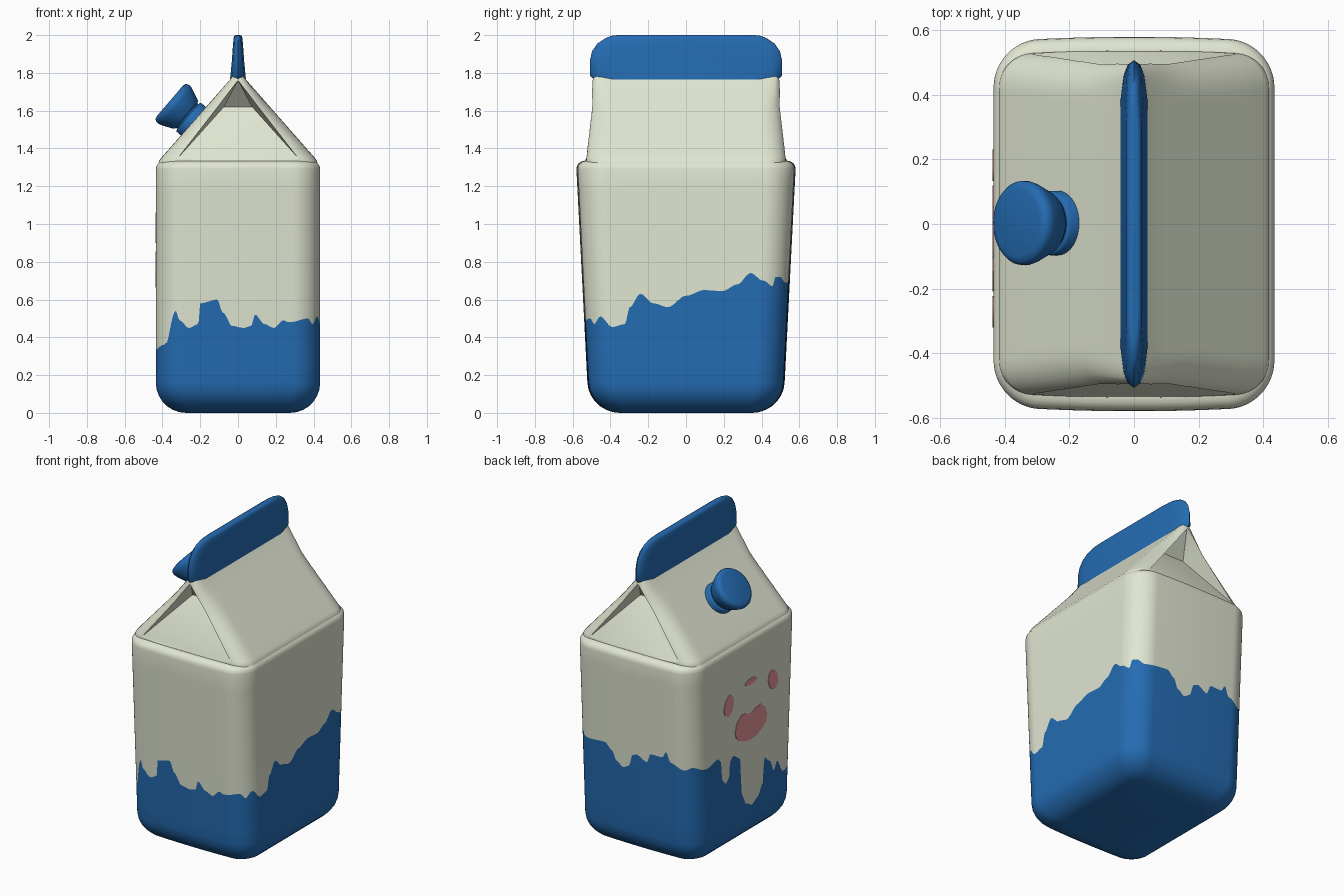
import bpy, bmesh, math
from mathutils import Vector

if "Cube" in bpy.data.objects:
    bpy.data.objects.remove(bpy.data.objects["Cube"])


def material(name, rgb):
    m = bpy.data.materials.new(name)
    m.diffuse_color = (*rgb, 1)
    m.use_nodes = True
    m.node_tree.nodes["Principled BSDF"].inputs["Base Color"].default_value = m.diffuse_color
    return m


CREAM = material("cream", (0.75, 0.79, 0.64))
BLUE = material("blue", (0.018, 0.15, 0.45))
PINK = material("pink", (0.80, 0.31, 0.34))


def make(name, bm, mats, angle=35):
    bmesh.ops.recalc_face_normals(bm, faces=bm.faces[:])
    me = bpy.data.meshes.new(name)
    bm.to_mesh(me)
    bm.free()
    ob = bpy.data.objects.new(name, me)
    bpy.context.collection.objects.link(ob)
    for m in mats:
        me.materials.append(m)
    smooth(ob, angle)
    return ob


def smooth(ob, angle=35):
    bpy.ops.object.select_all(action='DESELECT')
    ob.select_set(True)
    bpy.context.view_layer.objects.active = ob
    bpy.ops.object.shade_smooth_by_angle(angle=math.radians(angle))


def loft(rings, rule=lambda row: 0):
    """Skin a stack of closed rings and cap both ends."""
    bm = bmesh.new()
    vs = [[bm.verts.new(p) for p in ring] for ring in rings]
    n = len(rings[0])
    for k in range(len(vs) - 1):
        for j in range(n):
            f = bm.faces.new((vs[k][j], vs[k][(j + 1) % n],
                              vs[k + 1][(j + 1) % n], vs[k + 1][j]))
            f.material_index = rule(k)
    bm.faces.new(vs[0][::-1]).material_index = rule(0)
    bm.faces.new(vs[-1]).material_index = rule(len(vs))
    return bm


def columns(n):
    """(side, position) around a box: front, right, back, left."""
    return [(s, -1 + 2 * k / n) for s in range(4) for k in range(n)]


def ring_point(side, u, a, b, r, z):
    """Point on a rounded rectangle with slightly bulging front and back."""
    x, y = [(u * a, -b), (a, u * b), (-u * a, b), (-a, -u * b)][side]
    q = Vector((max(r - a, min(a - r, x)), max(r - b, min(b - r, y))))
    p = q + (Vector((x, y)) - q).normalized() * r
    return (p.x, p.y * (1 + 0.028 * (1 - (p.x / a) ** 2)), z)


# drip line heights along each side (x or y, z)
FRONT = [(-.435, .36), (-.40, .37), (-.33, .54), (-.31, .49), (-.26, .45), (-.21, .47),
         (-.20, .58), (-.11, .60), (-.08, .53), (-.03, .46), (.03, .45), (.07, .46),
         (.09, .52), (.14, .47), (.19, .45), (.24, .49), (.27, .48), (.38, .50), (.435, .47)]
RIGHT = [(-.55, .47), (-.48, .51), (-.41, .455), (-.34, .47), (-.31, .56), (-.25, .63),
         (-.18, .58), (-.1, .56), (0, .62), (.1, .65), (.2, .645), (.28, .68), (.35, .74),
         (.42, .70), (.48, .67), (.50, .72), (.55, .72)]
BACK = [(-.435, .67), (-.36, .655), (-.27, .69), (-.24, .75), (-.21, .71), (-.13, .71),
        (-.10, .65), (-.03, .68), (0, .67), (.03, .59), (.07, .57), (.12, .60), (.15, .66),
        (.20, .70), (.36, .69), (.435, .72)]
LEFT = [(-.55, .36), (-.40, .33), (-.33, .42), (-.30, .37), (-.25, .45), (-.19, .49),
        (-.18, .33), (-.12, .26), (-.06, .235), (0, .26), (.055, .34), (.065, .58),
        (.14, .62), (.175, .60), (.185, .50), (.22, .47), (.26, .50), (.27, .63),
        (.30, .66), (.42, .64), (.55, .67)]


def drip(side, u):
    half = (.435, .55)[side % 2]
    c = u * half * (1 if side < 2 else -1)
    pts = (FRONT, RIGHT, BACK, LEFT)[side]
    for (c0, z0), (c1, z1) in zip(pts, pts[1:]):
        if c <= c1 + 1e-6:
            t = max(0, (c - c0) / (c1 - c0))
            return z0 + (z1 - z0) * t * t * (3 - 2 * t)
    return pts[-1][1]


# carton body: rounded base, drip-line row, rounded shoulder
cols = columns(130)
rows = []
RB, RT = 0.16, 0.045
for k in range(8):
    t = math.pi / 2 * k / 7
    rows.append((RB * (1 - math.sin(t)), lambda h, t=t: RB * (1 - math.cos(t))))
for k in range(1, 5):
    rows.append((0, lambda h, k=k: RB + (h - RB) * k / 4))
DRIP_ROW = len(rows) - 1
for k in range(1, 8):
    rows.append((0, lambda h, k=k: h + (1.29 - h) * k / 7))
for k in range(1, 5):
    t = math.pi / 2 * k / 4
    rows.append((RT * (1 - math.cos(t)), lambda h, t=t: 1.29 + RT * math.sin(t)))
rings = []
for inset, height in rows:
    ring = []
    for s, u in cols:
        z = height(drip(s, u))
        ring.append(ring_point(s, u, .435 - inset, .50 + .05 * z - inset,
                               max(.14 - .5 * inset, .05), z))
    rings.append(ring)
make("carton_body", loft(rings, lambda k: 1 if k < DRIP_ROW else 0), [CREAM, BLUE], 50)

# gabled roof
rcols = columns(40)
levels = [(1.29, .425, .52), (1.335, .418, .523), (1.352, .405, .522)]
levels += [(1.352 + .413 * k / 6, .405 - .363 * k / 6, .522 - .042 * k / 6) for k in range(1, 7)]
levels.append((1.785, .028, .475))
roof = make("roof", loft([[ring_point(s, u, a, b, min(.1, a * .6), z) for s, u in rcols]
                          for z, a, b in levels]), [CREAM])

# folded-in gable ends
for sy in (-1, 1):
    bm = bmesh.new()
    for x, y, z in [(.33, .8, 1.335), (-.33, .8, 1.335), (0, .8, 1.76),
                    (.33, .535, 1.336), (-.33, .535, 1.336), (0, .485, 1.76),
                    (.075, .36, 1.62), (-.075, .36, 1.62)]:
        bm.verts.new((x, sy * y, z))
    bmesh.ops.convex_hull(bm, input=bm.verts[:])
    cutter = make("gable_cutter", bm, [CREAM])
    cutter.hide_render = True
    mod = roof.modifiers.new("fold", 'BOOLEAN')
    mod.operation, mod.solver, mod.object = 'DIFFERENCE', 'EXACT', cutter
    bpy.context.view_layer.objects.active = roof
    bpy.ops.object.modifier_apply(modifier=mod.name)
    bpy.data.objects.remove(cutter)
smooth(roof, 30)

# sealed top fin
fin = []
for z, l, w in [(1.765, .49, .042), (1.785, .508, .040), (1.87, .508, .032), (1.915, .497, .029),
                (1.955, .47, .026), (1.985, .425, .023), (1.997, .39, .019), (2.0, .36, .012)]:
    half = [(0, -l), (.5 * w, -l + .015), (.8 * w, -l + .05), (w, -l + .11), (w, 0),
            (w, l - .11), (.8 * w, l - .05), (.5 * w, l - .015)]
    fin.append([(x, y, z) for x, y in half] + [(-x, -y, z) for x, y in half])
make("top_fin", loft(fin), [BLUE], 50)

# screw cap on the left roof slope
axis = Vector((-.76, 0, .65)).normalized()
across, side = axis.cross(Vector((0, 1, 0))), Vector((0, 1, 0))
base = Vector((-.238, .003, 1.546))
cap = []
for r, h in [(.10, -.04), (.10, .028), (.095, .034), (.086, .036), (.086, .044), (.094, .046),
             (.101, .055), (.127, .115), (.131, .13), (.13, .145), (.122, .157), (.105, .162)]:
    cap.append([base + axis * h + across * r * math.cos(t) + side * r * math.sin(t)
                for t in (math.tau * k / 40 for k in range(40))])
make("screw_cap", loft(cap), [BLUE], 40)


# painted face on the left side: thin plates
def plate(name, outline):
    make(name, loft([[(x, y, z) for y, z in outline] for x in (-.432, -.438)]), [PINK])


def oval(cy, cz, ry, rz, tilt=0):
    out = []
    for k in range(24):
        t = math.tau * k / 24
        z = rz * math.sin(t)
        out.append((cy + ry * math.cos(t) + tilt * z, cz + z))
    return out


MID = -.045
for label, s in (("left", 1), ("right", -1)):
    plate(label + "_eye", oval(MID + s * .227, .965, .048, .066, -s * .15))
plate("nose", oval(MID, 1.04, .062, .02))
mouth = [(0, .83), (.05, .85), (.10, .855), (.145, .82), (.165, .765), (.15, .72),
         (.11, .69), (.05, .668)]
plate("mouth", [(MID + y, z) for y, z in mouth] + [(MID, .665)]
      + [(MID - y, z) for y, z in mouth[:0:-1]])
